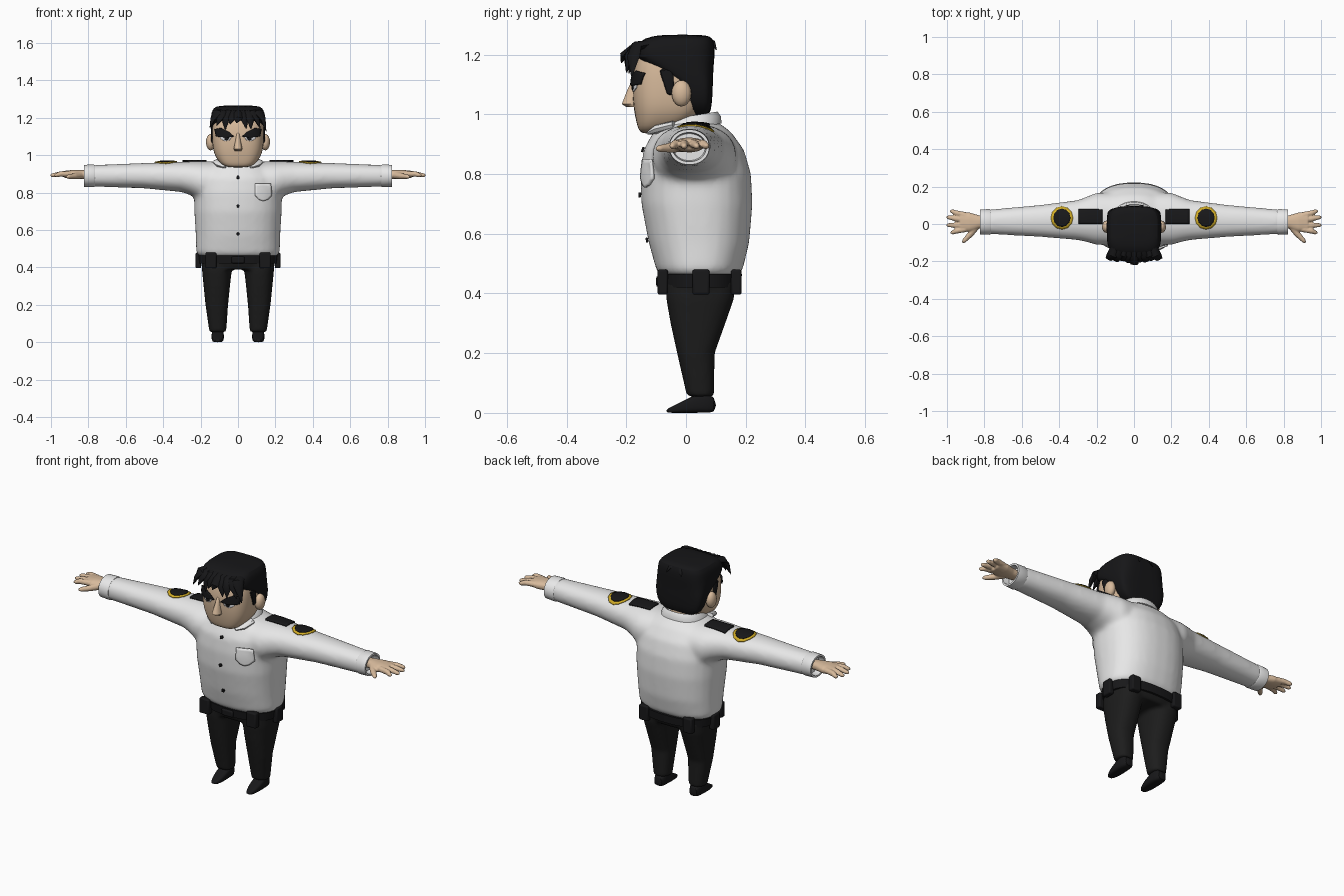
import bpy, bmesh, math, random
from mathutils import Vector, Matrix

if "Cube" in bpy.data.objects:
    bpy.data.objects.remove(bpy.data.objects["Cube"])
random.seed(4)


def material(name, r, g, b):
    m = bpy.data.materials.new(name)
    m.use_nodes = True
    m.diffuse_color = (r, g, b, 1)
    shader = m.node_tree.nodes["Principled BSDF"]
    shader.inputs["Base Color"].default_value = (r, g, b, 1)
    shader.inputs["Roughness"].default_value = 0.8
    return m


skin = material("skin", 0.68, 0.49, 0.33)
white = material("shirt_white", 0.8, 0.8, 0.8)
hair_black = material("hair_black", 0.008, 0.008, 0.009)
trouser_black = material("trouser_black", 0.012, 0.012, 0.012)
leather = material("leather_black", 0.009, 0.009, 0.01)
gold = material("badge_gold", 0.65, 0.42, 0.02)
eye_white = material("eye_white", 0.7, 0.7, 0.72)


def loft(bm, sections, axis="z", power=2.4, sides=28):
    """Superellipse rings; each section is (t, a0, a1, b0, b1) across the axis."""
    rings = []
    for t, a0, a1, b0, b1 in sections:
        ring = []
        for i in range(sides):
            ang = math.tau * (i + 0.5) / sides
            c, s = math.cos(ang), math.sin(ang)
            a = (a0 + a1) / 2 + (a1 - a0) / 2 * math.copysign(abs(c) ** (2 / power), c)
            b = (b0 + b1) / 2 + (b1 - b0) / 2 * math.copysign(abs(s) ** (2 / power), s)
            ring.append(bm.verts.new({"z": (a, b, t), "x": (t, a, b), "y": (a, t, b)}[axis]))
        rings.append(ring)
    skin_rings(bm, rings)


def skin_rings(bm, rings):
    n = len(rings[0])
    for r, q in zip(rings, rings[1:]):
        for i in range(n):
            bm.faces.new((r[i], r[(i + 1) % n], q[(i + 1) % n], q[i]))
    bm.faces.new(rings[0])
    bm.faces.new(rings[-1])


def strand(bm, points, radii, flat=1.0, sides=8):
    """Tapered tube through points."""
    pts = [Vector(p) for p in points]
    rings = []
    for k, (p, r) in enumerate(zip(pts, radii)):
        d = pts[min(k + 1, len(pts) - 1)] - pts[max(k - 1, 0)]
        q = d.to_track_quat("Z", "Y")
        rings.append([bm.verts.new(p + q @ Vector((r * math.cos(math.tau * i / sides),
                      r * flat * math.sin(math.tau * i / sides), 0))) for i in range(sides)])
    skin_rings(bm, rings)


def centred(rows):
    return [(z, -w, w, y0, y1) for z, w, y0, y1 in rows]


def finish(bm, name, mat, *mods, angle=40):
    bmesh.ops.recalc_face_normals(bm, faces=bm.faces)
    me = bpy.data.meshes.new(name)
    bm.to_mesh(me)
    bm.free()
    me.materials.append(mat)
    me.shade_smooth()
    me.set_sharp_from_angle(angle=math.radians(angle))
    ob = bpy.data.objects.new(name, me)
    bpy.context.collection.objects.link(ob)
    for kind, options in mods:
        m = ob.modifiers.new(kind.title(), kind)
        for key, value in options.items():
            setattr(m, key, value)
    return ob


def fuse(voxel, rounds):
    return (("REMESH", dict(mode="VOXEL", voxel_size=voxel, use_smooth_shade=True)),
            ("SMOOTH", dict(factor=0.5, iterations=rounds)))


MIRROR = ("MIRROR", {})
SUBSURF = ("SUBSURF", dict(levels=1, render_levels=1))


def patch(name, outline, target, mat, view, lift=0.004, thick=0.006, mirror=False):
    """Thin plate laid on a target surface; outline is (x, z) from front or (x, y) from top."""
    bm = bmesh.new()
    place = (lambda p: (p.x, -0.6, p.y)) if view == "front" else (lambda p: (p.x, p.y, 1.3))
    pts = [Vector(p) for p in outline]
    pts = [p.lerp(q, f / 4) for p, q in zip(pts, pts[1:] + pts[:1]) for f in range(4)]
    mid = sum(pts, Vector((0, 0))) / len(pts)
    rings = [[bm.verts.new(place(mid.lerp(p, s))) for p in pts] for s in (1, 0.75, 0.5, 0.25)]
    n = len(pts)
    for r, q in zip(rings, rings[1:]):
        for i in range(n):
            bm.faces.new((r[i], r[(i + 1) % n], q[(i + 1) % n], q[i]))
    bm.faces.new(rings[-1])
    front = view == "front"
    wrap = dict(target=target, wrap_method="PROJECT", wrap_mode="ABOVE_SURFACE", offset=lift,
                use_project_y=front, use_project_z=not front,
                use_positive_direction=front, use_negative_direction=not front)
    mods = [("SHRINKWRAP", wrap), ("SOLIDIFY", dict(thickness=thick, offset=0))]
    finish(bm, name, mat, *mods, *([MIRROR] if mirror else []))


def circle(x, y, r, n):
    return [(x + r * math.cos(math.tau * i / n), y + r * math.sin(math.tau * i / n)) for i in range(n)]


# Shirt: torso and sleeves fused
bm = bmesh.new()
loft(bm, centred([(0.458, 0.205, -0.085, 0.175), (0.48, 0.224, -0.1, 0.19), (0.57, 0.226, -0.125, 0.212),
                  (0.7, 0.234, -0.15, 0.223), (0.8, 0.235, -0.153, 0.218), (0.88, 0.22, -0.143, 0.195),
                  (0.94, 0.17, -0.11, 0.152), (0.972, 0.11, -0.08, 0.11)]))
arm = [(0.2, -0.112, 0.168, 0.755, 0.967), (0.25, -0.097, 0.147, 0.785, 0.967), (0.3, -0.086, 0.128, 0.803, 0.965),
       (0.5, -0.069, 0.102, 0.823, 0.959), (0.79, -0.053, 0.076, 0.833, 0.947)]
loft(bm, [(-s[0], *s[1:]) for s in reversed(arm)] + arm, "x", 2.2)
shirt = finish(bm, "shirt", white, *fuse(0.012, 9))

# Hollow cuffs
bm = bmesh.new()
loft(bm, [(0.765, -0.054, 0.076, 0.832, 0.948), (0.772, -0.058, 0.08, 0.829, 0.951),
          (0.824, -0.056, 0.078, 0.831, 0.949), (0.824, -0.046, 0.068, 0.841, 0.939),
          (0.79, -0.042, 0.064, 0.845, 0.935)], "x", 2.1)
finish(bm, "cuffs", white, MIRROR)

# Collar, tilted forward, with two wings
bm = bmesh.new()
loft(bm, centred([(0.95, 0.122, -0.105, 0.12), (0.975, 0.115, -0.1, 0.117), (0.992, 0.1, -0.09, 0.106),
                  (0.985, 0.09, -0.08, 0.095), (0.95, 0.085, -0.075, 0.09)]), power=2.2)
for v in bm.verts:
    v.co.z += 0.16 * v.co.y
for side in (-1, 1):
    strand(bm, [(side * 0.115, -0.04, 0.965), (side * 0.095, -0.095, 0.95), (side * 0.07, -0.125, 0.937)],
           (0.022, 0.026, 0.01), 0.6)
finish(bm, "collar", white)

# Chest pocket and buttons
patch("chest_pocket", [(0.09, 0.848), (0.175, 0.848), (0.177, 0.785), (0.155, 0.763), (0.132, 0.755),
                       (0.11, 0.763), (0.09, 0.785)], shirt, white, "front", 0.006, 0.009)
for z in (0.88, 0.73, 0.58):
    patch("shirt_button", circle(0, z, 0.009, 6), shirt, leather, "front", 0.005, 0.008)

# Shoulder boards and round sleeve badges
patch("shoulder_boards", [(0.168, 0.002), (0.297, 0.002), (0.297, 0.077), (0.168, 0.077)],
      shirt, leather, "top", 0.005, 0.008, True)
patch("badge_rims", circle(0.385, 0.032, 0.06, 12), shirt, gold, "top", 0.003, 0.005, True)
patch("badge_centres", circle(0.385, 0.032, 0.046, 12), shirt, leather, "top", 0.007, 0.006, True)

# Trousers: hips and legs fused
bm = bmesh.new()
loft(bm, centred([(0.39, 0.19, -0.065, 0.16), (0.43, 0.2, -0.077, 0.177), (0.475, 0.2, -0.08, 0.175)]))
for side in (-1, 1):
    leg = [(0.055, 0.063, 0.153, 0.003, 0.094), (0.2, 0.053, 0.174, -0.03, 0.096), (0.3, 0.043, 0.184, -0.052, 0.132),
           (0.38, 0.034, 0.192, -0.066, 0.16), (0.44, 0.03, 0.192, -0.068, 0.168)]
    loft(bm, [(z, side * a, side * b, c, d) for z, a, b, c, d in leg])
finish(bm, "trousers", trouser_black, *fuse(0.01, 5))

# Pointed shoes
bm = bmesh.new()
loft(bm, [(-0.068, 0.095, 0.122, 0, 0.012), (-0.03, 0.079, 0.137, 0, 0.03), (0.015, 0.075, 0.142, 0, 0.053),
          (0.06, 0.075, 0.142, 0, 0.075), (0.102, 0.082, 0.135, 0, 0.05)], "y", 3.5, 16)
finish(bm, "shoes", leather, SUBSURF, MIRROR)

# Belt, buckle and pouches
bm = bmesh.new()
loft(bm, centred([(0.42, 0.208, -0.086, 0.184), (0.465, 0.213, -0.092, 0.188)]))
finish(bm, "belt", leather)


def box(name, centre, size, mirror=True):
    bm = bmesh.new()
    bmesh.ops.create_cube(bm, size=1, matrix=Matrix.Translation(centre) @ Matrix.Diagonal((*size, 1)))
    mods = [("BEVEL", dict(width=0.007, segments=2))] + ([MIRROR] if mirror else [])
    finish(bm, name, leather, *mods)


box("belt_buckle", (0, -0.092, 0.44), (0.07, 0.016, 0.036), False)
for name, x, y, w, d in (("front_pouches", 0.145, -0.078, 0.06, 0.035), ("back_pouches", 0.135, 0.168, 0.055, 0.036),
                         ("side_pouches", 0.212, 0.05, 0.03, 0.058)):
    box(name, (x, y, 0.438), (w, d, 0.084))

# Hands: palm, four fingers and a thumb
bm = bmesh.new()
loft(bm, [(0.79, -0.02, 0.045, 0.873, 0.917), (0.83, -0.024, 0.047, 0.872, 0.921),
          (0.88, -0.042, 0.062, 0.873, 0.922), (0.93, -0.036, 0.062, 0.88, 0.917)], "x", 2.4, 16)
for y0, tip_x, y1 in ((0.048, 0.985, 0.069), (0.02, 1.003, 0.036), (-0.007, 1.003, -0.006), (-0.028, 0.982, -0.046)):
    strand(bm, [(0.9, y0, 0.9), (0.95, (y0 + y1) / 2, 0.9), (tip_x - 0.01, y1, 0.893), (tip_x, y1, 0.892)],
           (0.016, 0.015, 0.011, 0.005))
strand(bm, [(0.845, -0.015, 0.892), (0.875, -0.055, 0.888), (0.908, -0.09, 0.885), (0.918, -0.1, 0.884)],
       (0.02, 0.017, 0.012, 0.005))
finish(bm, "hands", skin, *fuse(0.005, 2), MIRROR)

# Head and neck
bm = bmesh.new()
loft(bm, centred([(0.934, 0.05, -0.148, -0.085), (0.95, 0.088, -0.16, -0.04), (0.975, 0.11, -0.167, 0.02),
                  (1.01, 0.13, -0.174, 0.06), (1.06, 0.138, -0.18, 0.075), (1.12, 0.139, -0.18, 0.08),
                  (1.19, 0.137, -0.168, 0.08), (1.24, 0.11, -0.13, 0.06)]), power=3)
head = finish(bm, "head", skin, SUBSURF)
bm = bmesh.new()
loft(bm, centred([(0.92, 0.075, -0.065, 0.075), (1.02, 0.075, -0.06, 0.07)]))
finish(bm, "neck", skin)

# Nose
bm = bmesh.new()
loft(bm, centred([(1.024, 0.018, -0.2, -0.15), (1.034, 0.024, -0.216, -0.15), (1.08, 0.014, -0.198, -0.15),
                  (1.118, 0.01, -0.179, -0.15)]), power=2, sides=12)
finish(bm, "nose", skin)

# Ears
bm = bmesh.new()
bmesh.ops.create_uvsphere(bm, u_segments=16, v_segments=10, radius=1,
                          matrix=Matrix.Translation((0.146, -0.015, 1.07)) @ Matrix.Diagonal((0.025, 0.033, 0.044, 1)))
finish(bm, "ears", skin, MIRROR)

# Eyes and heavy brows
patch("eye_whites", [(0.032, 1.1), (0.095, 1.108), (0.092, 1.088), (0.07, 1.076), (0.045, 1.08)],
      head, eye_white, "front", 0.002, 0.004, True)
patch("irises", circle(0.06, 1.092, 0.012, 8), head, hair_black, "front", 0.004, 0.004, True)
patch("brows", [(0.02, 1.1), (0.045, 1.122), (0.088, 1.145), (0.12, 1.138), (0.112, 1.1), (0.06, 1.094)],
      head, hair_black, "front", 0.005, 0.008, True)

# Hair cap with sideburns
bm = bmesh.new()
loft(bm, centred([(0.988, 0.1, 0.02, 0.08), (1.04, 0.135, 0, 0.088), (1.1, 0.144, -0.015, 0.09),
                  (1.13, 0.146, -0.07, 0.091), (1.165, 0.147, -0.13, 0.093), (1.19, 0.146, -0.172, 0.096),
                  (1.23, 0.142, -0.172, 0.096), (1.255, 0.13, -0.14, 0.09), (1.267, 0.1, -0.09, 0.07)]), power=4)
for side in (-1, 1):
    loft(bm, [(z, side * 0.12, side * 0.145, y, -0.04) for z, y in ((1.06, -0.065), (1.1, -0.072), (1.16, -0.1))],
         power=4, sides=12)
finish(bm, "hair_cap", hair_black, SUBSURF)

# Fringe spikes and back tuft
bm = bmesh.new()
for i in range(9):
    u = i / 4 - 1
    drop = random.uniform(0, 0.035) + 0.02 * abs(u)
    reach = -0.212 + 0.035 * abs(u) + random.uniform(0, 0.012)
    strand(bm, [(0.09 * u, -0.1, 1.24), (0.115 * u, -0.165, 1.228), (0.132 * u, reach, 1.195),
                (0.148 * u + random.uniform(-0.012, 0.012), reach - 0.006, 1.178 - drop)],
           (0.02, 0.03, 0.024, 0.002), 0.55)
for x in (-0.02, 0.025):
    strand(bm, [(x, 0.02, 1.25), (x, 0.065, 1.254), (x * 1.5, 0.09, 1.242), (x * 2, 0.102, 1.215)],
           (0.016, 0.018, 0.012, 0.002), 0.5)
finish(bm, "hair_spikes", hair_black, angle=50)
